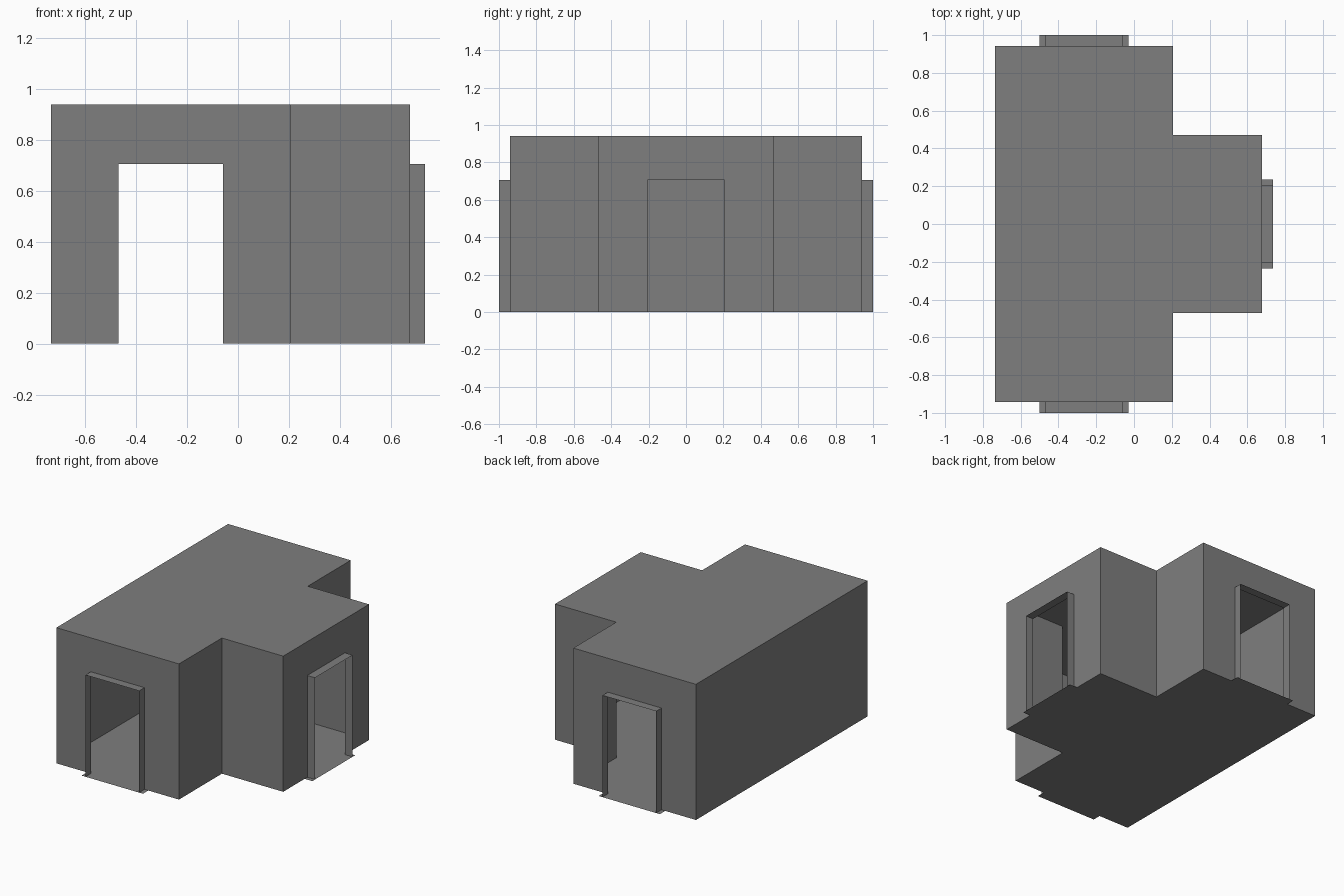
import bpy, bmesh
from mathutils import Vector

if "Cube" in bpy.data.objects:
    bpy.data.objects.remove(bpy.data.objects["Cube"])

U = 1 / 17                       # modular unit
X0, X1, X2 = -12.5, 3.5, 11.5    # hall left, hall right, annex end
H, DOOR_H, DOOR_W, TAB_W, DEPTH = 16, 12, 7, 8, 1

# T-shaped plan, counter-clockwise
PLAN = [(X0, -16), (X1, -16), (X1, -8), (X2, -8),
        (X2, 8), (X1, 8), (X1, 16), (X0, 16)]
DOOR_WALLS = (0, 3, 6)           # plan edges that carry a doorway

dark_grey = bpy.data.materials.new("dark_grey")
dark_grey.diffuse_color = (0.21, 0.21, 0.21, 1)
dark_grey.use_nodes = True
dark_grey.node_tree.nodes["Principled BSDF"].inputs["Base Color"].default_value = dark_grey.diffuse_color


def make_object(name, polys):
    bm = bmesh.new()
    for poly in polys:
        bm.faces.new([bm.verts.new(Vector(p) * U) for p in poly])
    bmesh.ops.remove_doubles(bm, verts=bm.verts, dist=1e-5)
    mesh = bpy.data.meshes.new(name)
    bm.to_mesh(mesh)
    bm.free()
    mesh.materials.append(dark_grey)
    obj = bpy.data.objects.new(name, mesh)
    bpy.context.collection.objects.link(obj)
    return obj


def pt(p, z):
    return (p.x, p.y, z)


def quad(a, b, z0, z1):
    return [pt(a, z0), pt(b, z0), pt(b, z1), pt(a, z1)]


walls, floor = [], []
for i, start in enumerate(PLAN):
    a, b = Vector(start), Vector(PLAN[(i + 1) % len(PLAN)])
    floor.append(pt(a, 0))
    if i not in DOOR_WALLS:
        walls.append(quad(a, b, 0, H))
        continue
    mid, along = (a + b) / 2, (b - a).normalized()
    out = Vector((along.y, -along.x)) * DEPTH
    l, r = mid - along * DOOR_W / 2, mid + along * DOOR_W / 2

    # wall around the opening: one U-shaped face
    walls.append([pt(a, 0), pt(l, 0), pt(l, DOOR_H), pt(r, DOOR_H),
                  pt(r, 0), pt(b, 0), pt(b, H), pt(a, H)])

    # door surround: thin jambs and head standing out from the wall
    make_object(f"door_frame_{DOOR_WALLS.index(i) + 1}", [
        quad(l, l + out, 0, DOOR_H),
        quad(r + out, r, 0, DOOR_H),
        [pt(l, DOOR_H), pt(l + out, DOOR_H), pt(r + out, DOOR_H), pt(r, DOOR_H)]])

    # threshold tab in the floor outline
    tl, tr = mid - along * TAB_W / 2, mid + along * TAB_W / 2
    floor += [pt(p, 0) for p in (tl, tl + out, tr + out, tr)]

make_object("walls", walls)
make_object("floor", [floor])
make_object("ceiling", [[(x, y, H) for x, y in PLAN]])
